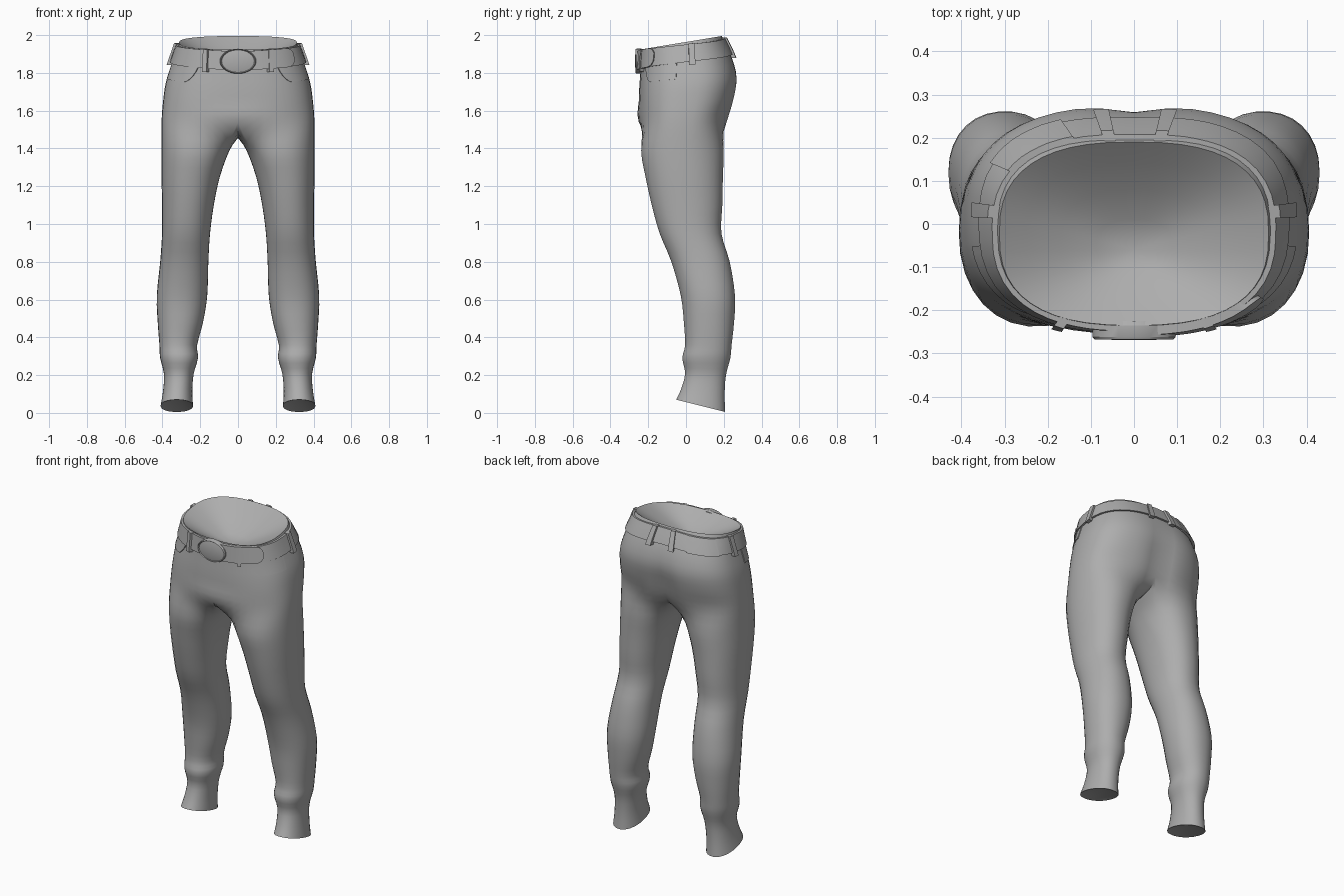
import bpy, bmesh, math
from mathutils import Vector
from mathutils.bvhtree import BVHTree

if "Cube" in bpy.data.objects:
    bpy.data.objects.remove(bpy.data.objects["Cube"])

grey = bpy.data.materials.new("grey cloth")
grey.diffuse_color = (0.42, 0.42, 0.42, 1)
grey.use_nodes = True
grey.node_tree.nodes["Principled BSDF"].inputs["Base Color"].default_value = grey.diffuse_color


def make(name, bm, angle=40):
    bmesh.ops.recalc_face_normals(bm, faces=bm.faces)
    mesh = bpy.data.meshes.new(name)
    bm.to_mesh(mesh)
    ob = bpy.data.objects.new(name, mesh)
    bpy.context.collection.objects.link(ob)
    mesh.materials.append(grey)
    bpy.context.view_layer.objects.active = ob
    ob.select_set(True)
    bpy.ops.object.shade_smooth_by_angle(angle=math.radians(angle))
    ob.select_set(False)
    return ob


def power(v, e):
    return math.copysign(abs(v) ** e, v)


def spline(pts, steps):
    """Smooth curve through the points, a few steps per span."""
    p = [pts[0]] + pts + [pts[-1]]
    out = [pts[0]]
    for i in range(1, len(p) - 2):
        a, b, c, d = p[i - 1:i + 3]
        for s in range(1, steps + 1):
            t = s / steps
            q = 0.5 * (2 * b + (c - a) * t + (2 * a - 5 * b + 4 * c - d) * t * t
                       + (3 * b - a - 3 * c + d) * t ** 3)
            q.x = max(q.x, 0)
            out.append(q)
    return out


# Leg rings: z front, z back, inner x, outer x, front y, back y
LEG = [(0.07, 0.005, 0.238, 0.41, -0.052, 0.208),
       (0.13, 0.10, 0.242, 0.397, -0.025, 0.205),
       (0.21, 0.20, 0.235, 0.392, -0.005, 0.212),
       (0.29, 0.29, 0.212, 0.412, -0.02, 0.235),
       (0.36, 0.36, 0.216, 0.416, -0.005, 0.242),
       (0.48, 0.48, 0.185, 0.425, -0.012, 0.255),
       (0.62, 0.62, 0.163, 0.43, -0.028, 0.26),
       (0.80, 0.80, 0.157, 0.412, -0.078, 0.232),
       (0.95, 0.95, 0.148, 0.402, -0.14, 0.188),
       (1.10, 1.10, 0.128, 0.402, -0.182, 0.193),
       (1.25, 1.25, 0.096, 0.405, -0.215, 0.196),
       (1.39, 1.39, 0.045, 0.406, -0.238, 0.20)]
# Hip rings: z front, z back, half width, front y, back y, seat cleft depth
HIP = [(1.54, 1.54, 0.405, -0.25, 0.222, 0.03),
       (1.65, 1.66, 0.396, -0.25, 0.258, 0.028),
       (1.73, 1.77, 0.382, -0.247, 0.274, 0.015),
       (1.81, 1.88, 0.352, -0.241, 0.246, 0.004),
       (1.925, 1.995, 0.312, -0.235, 0.19, 0.0)]
OUT, INN, STEPS = 25, 7, 3


def leg_point(r, deg):
    zf, zb, xi, xo, yf, yb = r
    a = math.radians(deg)
    x = (xi + xo) / 2 + (xo - xi) / 2 * power(math.sin(a), 0.92)
    y = (yf + yb) / 2 - (yb - yf) / 2 * power(math.cos(a), 0.92)
    return Vector((x, y, zf + (zb - zf) * (y - yf) / (yb - yf)))


def hip_point(r, t):
    zf, zb, w, yf, yb, cleft = r
    a = math.pi * t
    x = max(0, w * power(math.sin(a), 0.78)) if 0 < t < 1 else 0
    y = (yf + yb) / 2 - (yb - yf) / 2 * power(math.cos(a), 0.78)
    z = zf + (zb - zf) * (y - yf) / (yb - yf)
    if t > 0.5:
        y -= cleft * math.exp(-(x / 0.07) ** 2)
    return Vector((x, y, z))


# Trousers: each half is a set of columns running from cuff to waist
cols = []
for i in range(OUT):
    t = i / (OUT - 1)
    cols.append(spline([leg_point(r, -55 + 290 * t) for r in LEG]
                       + [hip_point(r, t) for r in HIP], STEPS))
front, back = hip_point(HIP[0], 0), hip_point(HIP[0], 1)
for j in range(1, INN + 1):
    t = j / (INN + 1)
    seam = back.lerp(front, (1 - math.cos(math.pi * t)) / 2)
    seam.z -= 0.085 * math.sin(math.pi * t)
    cols.append(spline([leg_point(r, 235 + 70 * t) for r in LEG] + [seam], STEPS))

bm = bmesh.new()
for side in (1, -1):
    grid = [[bm.verts.new((side * p.x, p.y, p.z)) for p in c] for c in cols]
    for i in range(len(grid)):
        a, b = grid[i], grid[(i + 1) % len(grid)]
        for k in range(min(len(a), len(b)) - 1):
            bm.faces.new((a[k], b[k], b[k + 1], a[k + 1]))
    # lining closing the leg just inside the cuff
    ring = [c[0] for c in grid]
    mid = sum((v.co for v in ring), Vector()) / len(ring) + Vector((0, 0, 0.03))
    tip = bm.verts.new(mid)
    for i in range(len(ring)):
        bm.faces.new((ring[i], ring[(i + 1) % len(ring)], tip))
bmesh.ops.remove_doubles(bm, verts=bm.verts, dist=0.0005)
body = BVHTree.FromBMesh(bm)
make("trousers", bm, 50)

# Waist lining: a shallow bowl under the rim
bm = bmesh.new()
half = [c[-1] for c in cols[:OUT]]
rim = half + [Vector((-p.x, p.y, p.z)) for p in half[-2:0:-1]]
low = Vector((0, -0.06, 1.83))
rings = []
for s in (1.0, 0.8, 0.55, 0.28):
    ring = []
    for p in rim:
        q = low.lerp(p, s)
        q.z = low.z + (p.z - low.z) * s ** 1.4
        ring.append(bm.verts.new(q))
    rings.append(ring)
tip = bm.verts.new(low)
n = len(rim)
for i in range(n):
    j = (i + 1) % n
    for a, b in zip(rings, rings[1:]):
        bm.faces.new((a[i], a[j], b[j], b[i]))
    bm.faces.new((rings[-1][i], rings[-1][j], tip))
make("waist_lining", bm, 60)


def on_body(deg, z, off):
    """Point on the cloth at a compass angle (0 = front), lifted by off."""
    a = math.radians(deg)
    d = Vector((math.sin(a), -math.cos(a), 0))
    hit = body.ray_cast(d * 3 + Vector((0, 0, z)), -d)[0]
    if hit is None:
        hit = body.find_nearest(d * 0.3 + Vector((0, 0, z)))[0]
    p = hit + d * off
    p.z = z
    return p


def plate(name, a0, a1, low, high, off, n, rows=4):
    """Strip wrapped round the cloth, with its rim turned in to the surface."""
    bm = bmesh.new()
    grid = []
    for i in range(n + 1):
        a = a0 + (a1 - a0) * i / n
        zs = [low(a) + (high(a) - low(a)) * k / rows for k in range(rows + 1)]
        col = [on_body(a, zs[0], -0.004)] + [on_body(a, z, off) for z in zs]
        grid.append([bm.verts.new(p) for p in col + [on_body(a, zs[-1], -0.004)]])
    if abs(a1 - a0) < 359:
        for end, a in ((0, a0), (-1, a1)):
            edge = [bm.verts.new(on_body(a, v.co.z, -0.004)) for v in grid[end]]
            grid.insert(0, edge) if end == 0 else grid.append(edge)
    for a, b in zip(grid, grid[1:]):
        for k in range(len(a) - 1):
            bm.faces.new((a[k], b[k], b[k + 1], a[k + 1]))
    bmesh.ops.remove_doubles(bm, verts=bm.verts, dist=0.0003)
    return make(name, bm)


def slope(front, back):
    return lambda a: front + (back - front) * (1 - math.cos(math.radians(a))) / 2


# Belt, its overlapping end and the rear patch
low, high = slope(1.815, 1.90), slope(1.915, 1.985)
plate("belt", -180, 180, low, high, 0.013, 60, 3)


def tab_half(a):
    t = min(1, max(0, (60 - a) / 9))
    return 0.02 + 0.03 * math.sqrt(1 - (1 - t) ** 2)


def mid(a):
    return (low(a) + high(a)) / 2


plate("belt_end", 8, 60, lambda a: mid(a) - tab_half(a),
      lambda a: mid(a) + tab_half(a), 0.022, 20, 2)
plate("belt_patch", -145, -113, lambda a: low(a) - 0.004, high, 0.018, 8, 2)

# Belt loops
for i, (a, w) in enumerate([(36, 2.2), (-36, 2.2), (95, 2.6), (-95, 2.6),
                            (163, 3.6), (-164, 3.6)]):
    plate(f"belt_loop_{i + 1}", a - w, a + w, lambda d: low(d) - 0.018,
          lambda d: high(d) + 0.003, 0.025, 2, 3)


# Front pockets
def pocket_low(a):
    t = (abs(a) - 44) / 38
    return 1.745 + 0.09 * max(0, 1 - t / 0.35) ** 2 + 0.022 * t


for side, name in ((1, "left_pocket"), (-1, "right_pocket")):
    plate(name, 44 * side, 82 * side, pocket_low, lambda a: low(a) + 0.02, 0.005, 16)

# Oval buckle
bm = bmesh.new()
rings = [[bm.verts.new((0.096 * s * math.cos(k * math.pi / 16), y,
                        1.862 + 0.066 * s * math.sin(k * math.pi / 16)))
          for k in range(32)]
         for s, y in ((0.9, -0.225), (1, -0.235), (1, -0.262), (0.95, -0.268),
                      (0.9, -0.263), (0.5, -0.269))]
for a, b in zip(rings, rings[1:]):
    for k in range(32):
        bm.faces.new((a[k], a[(k + 1) % 32], b[(k + 1) % 32], b[k]))
bm.faces.new(rings[0])
bm.faces.new(rings[-1])
make("buckle", bm, 30)
